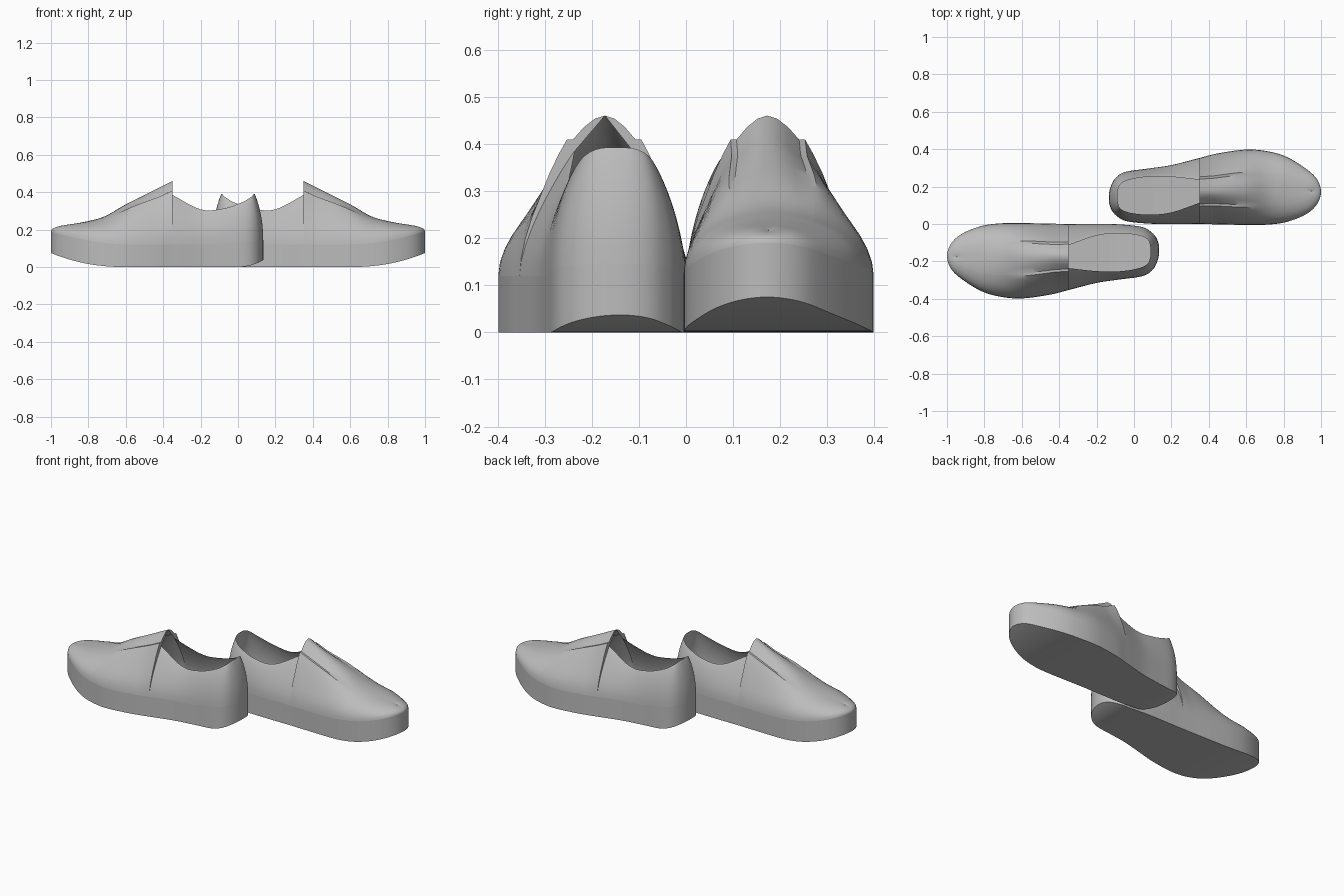
import bpy, bmesh, math
from mathutils import Vector

cube = bpy.data.objects.get("Cube")
if cube:
    bpy.data.objects.remove(cube, do_unlink=True)

grey = bpy.data.materials.new("plain grey")
grey.use_nodes = True
grey.diffuse_color = (0.5, 0.5, 0.5, 1)
grey.node_tree.nodes["Principled BSDF"].inputs["Base Color"].default_value = (0.5, 0.5, 0.5, 1)

# Outline and top edge: x, inner y, outer y, top x, top inner y, top outer y, top z
COLLAR = [
    (-.135, .14, .14, -.088, .15, .15, .392),
    (-.125, .085, .2, -.085, .11, .185, .39),
    (-.095, .045, .25, -.07, .08, .215, .375),
    (-.04, .015, .28, -.02, .06, .238, .345),
    (.08, .002, .297, .08, .05, .253, .312),
    (.2, 0, .315, .2, .062, .252, .308),
    (.35, 0, .353, .35, .113, .236, .385),
]
# Closed front, from the tongue tip to the toe: x, inner y, outer y, ridge x, ridge y, ridge z
FRONT = [
    (.35, 0, .353, .35, .172, .46),
    (.45, -.002, .378, .45, .172, .41),
    (.6, -.005, .398, .6, .175, .335),
    (.72, -.003, .388, .71, .178, .272),
    (.82, .012, .357, .8, .18, .246),
    (.92, .052, .295, .87, .18, .232),
    (.978, .105, .24, .92, .178, .224),
    (1.0, .172, .172, .95, .175, .215),
]


def spline(points, steps):
    """Catmull-Rom curve through points of any dimension."""
    out = []
    n = len(points)
    for i in range(n - 1):
        p1, p2 = points[i], points[i + 1]
        p0 = points[i - 1] if i else 2 * p1 - p2
        p3 = points[i + 2] if i + 2 < n else 2 * p2 - p1
        for k in range(steps):
            t = k / steps
            out.append(0.5 * (2 * p1 + (p2 - p0) * t + (2 * p0 - 5 * p1 + 4 * p2 - p3) * t ** 2
                              + (3 * p1 - p0 - 3 * p2 + p3) * t ** 3))
    return out + [points[-1]]


def loop_path(rows):
    """Curve down the inner side, round the end and back up the outer side."""
    inner = [Vector((x, a, tx, ta, tz)) for x, a, b, tx, ta, tb, tz in rows]
    outer = [Vector((x, b, tx, tb, tz)) for x, a, b, tx, ta, tb, tz in rows]
    return spline(inner[:0:-1] + outer, 5)


def sole_bottom(x):
    return .075 * (max(x - .6, 0) / .4) ** 2.2 + .037 * (max(-x, 0) / .135) ** 2


def sole_top(x):
    return .12 + .07 * (max(x - .55, 0) / .45) ** 2 + .025 * max(.1 - x, 0) / .235


def rib(p, closed):
    """Curved profile from the sole edge up to the collar or the ridge."""
    x, y, tx, ty, tz = p
    base = Vector((x, y, sole_top(x)))
    top = Vector((tx, ty, tz))
    away = min(abs(x - .42) / .4, 1)
    rise = .3 + .3 * away
    spread = .32 + .25 * away if closed else .03
    c1 = base + Vector((0, 0, rise * (tz - base.z)))
    c2 = top + spread * Vector((x - tx, y - ty, 0))
    pts = []
    for t in (0, .1, .2, .3, .4, .5, .6, .68, .7, .8, .9, 1):
        s = 1 - t
        q = s ** 3 * base + 3 * s * s * t * c1 + 3 * s * t * t * c2 + t ** 3 * top
        # the lace flaps overlap the tongue, which sits a little lower
        if closed and x < .68 and .4 < t < .69:
            q += Vector((0, math.copysign(.008, y - ty), .006)) * min((.68 - x) * 8, 1) * (t - .4) / .28
        pts.append(q)
    return pts


def add_object(name, bm):
    bmesh.ops.remove_doubles(bm, verts=bm.verts, dist=.0003)
    bmesh.ops.recalc_face_normals(bm, faces=bm.faces)
    mesh = bpy.data.meshes.new(name)
    bm.to_mesh(mesh)
    bm.free()
    mesh.materials.append(grey)
    obj = bpy.data.objects.new(name, mesh)
    bpy.context.collection.objects.link(obj)
    bpy.ops.object.select_all(action='DESELECT')
    obj.select_set(True)
    bpy.context.view_layer.objects.active = obj
    bpy.ops.object.shade_smooth_by_angle(angle=math.radians(35))
    return obj


def bridge(bm, a, b):
    """Quads between two rows of vertices."""
    for i in range(len(a) - 1):
        bm.faces.new((a[i], a[i + 1], b[i + 1], b[i]))


heel_path = loop_path(COLLAR)
toe_path = loop_path([(x, a, b, tx, ty, ty, tz) for x, a, b, tx, ty, tz in FRONT][::-1])[::-1]

# Upper: ribs all the way round, open at the collar
bm = bmesh.new()
ribs = [rib(p, False) for p in heel_path] + [rib(p, True) for p in toe_path]
rows = [[bm.verts.new(q) for q in r] for r in ribs]
for i in range(len(rows)):
    bridge(bm, rows[i - 1], rows[i])
upper = add_object("upper_back_shoe", bm)

# Sole: wall with a curved tread and an insole, both made of cross strips
bm = bmesh.new()
for path in (heel_path, toe_path):
    low = [bm.verts.new((p[0], p[1], sole_bottom(p[0]))) for p in path]
    high = [bm.verts.new((p[0], p[1], sole_top(p[0]))) for p in path]
    bridge(bm, low, high)
    half = len(path) // 2
    for edge in (low, high):
        bridge(bm, edge[:half], edge[:-half - 1:-1])
        bm.faces.new((edge[half - 1], edge[half], edge[half + 1]))
sole = add_object("sole_back_shoe", bm)

# Second shoe: the same parts turned half way round
for part, name in ((upper, "upper_front_shoe"), (sole, "sole_front_shoe")):
    twin = bpy.data.objects.new(name, part.data)
    twin.rotation_euler.z = math.pi
    bpy.context.collection.objects.link(twin)
